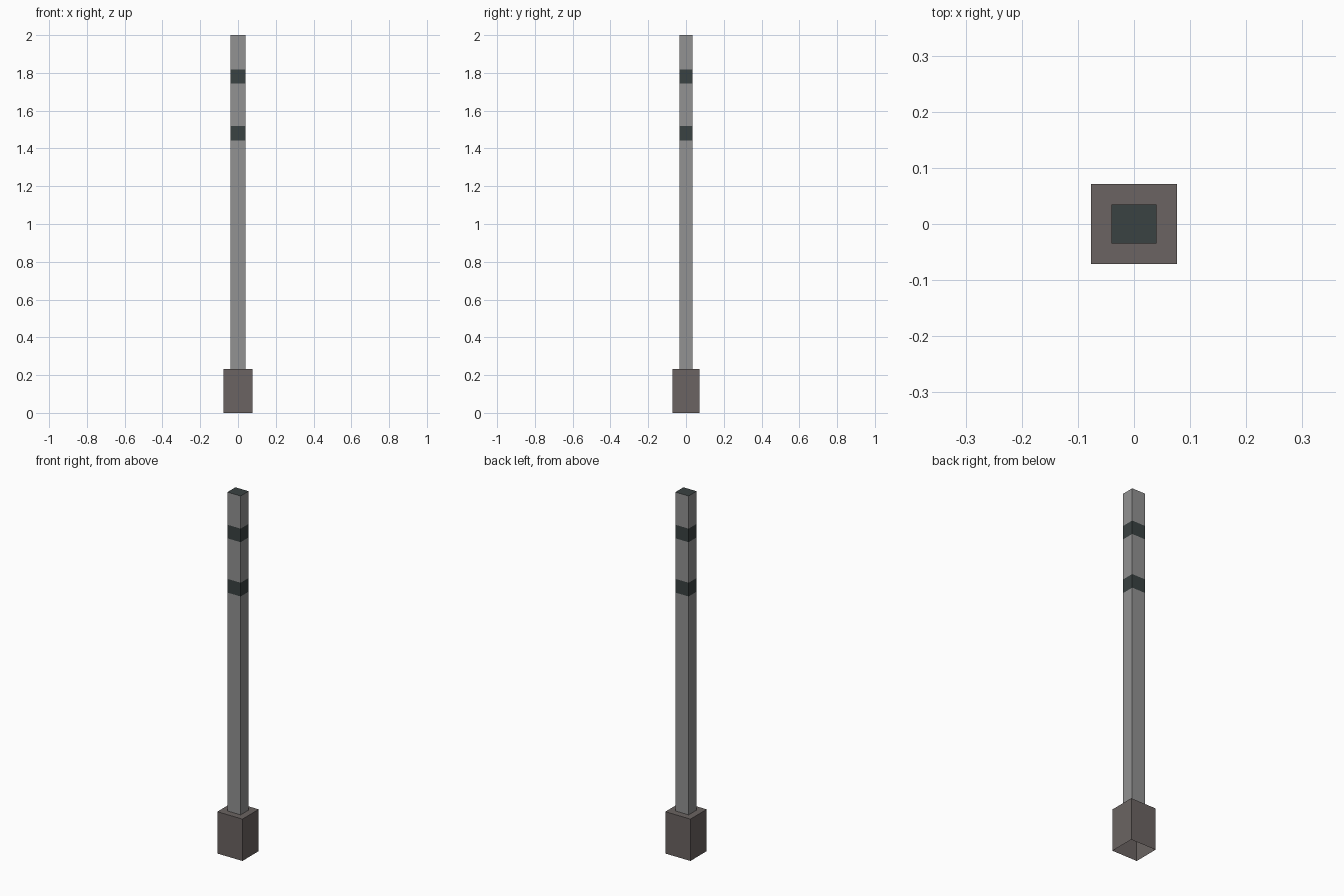
import bpy, bmesh

if "Cube" in bpy.data.objects:
    bpy.data.objects.remove(bpy.data.objects["Cube"])


def material(name, rgb):
    m = bpy.data.materials.new(name)
    m.diffuse_color = (*rgb, 1.0)
    m.use_nodes = True
    m.node_tree.nodes["Principled BSDF"].inputs["Base Color"].default_value = m.diffuse_color
    return m


GREY = material("post grey", (0.288, 0.288, 0.288))
DARK = material("dark band", (0.042, 0.054, 0.054))
BROWN = material("base brown grey", (0.147, 0.127, 0.122))


def lofted_box(name, rings, mats, cap=None):
    """Stack rectangles (half x, half y, z); mats gives one material index per section."""
    bm = bmesh.new()
    loops = [[bm.verts.new((sx * hx, sy * hy, z))
              for sx, sy in ((-1, -1), (1, -1), (1, 1), (-1, 1))]
             for hx, hy, z in rings]
    for low, high, idx in zip(loops, loops[1:], mats):
        for i in range(4):
            j = (i + 1) % 4
            bm.faces.new((low[i], low[j], high[j], high[i])).material_index = idx
    if cap is not None:
        bm.faces.new(loops[-1]).material_index = cap
    mesh = bpy.data.meshes.new(name)
    bm.to_mesh(mesh)
    bm.free()
    ob = bpy.data.objects.new(name, mesh)
    bpy.context.collection.objects.link(ob)
    return ob


BX, BY, BASE_TOP = 0.077, 0.071, 0.232
PX, PY = 0.0405, 0.035

# Base block: open underneath, its top is a rim around the post
base = lofted_box("base", [(BX, BY, 0), (BX, BY, BASE_TOP), (PX, PY, BASE_TOP)], [0, 0])
base.data.materials.append(BROWN)

# Post with two flush dark bands and a dark top
heights = [BASE_TOP, 1.443, 1.519, 1.744, 1.819, 2.0]
post = lofted_box("post", [(PX, PY, z) for z in heights], [0, 1, 0, 1, 0], cap=1)
post.data.materials.append(GREY)
post.data.materials.append(DARK)
